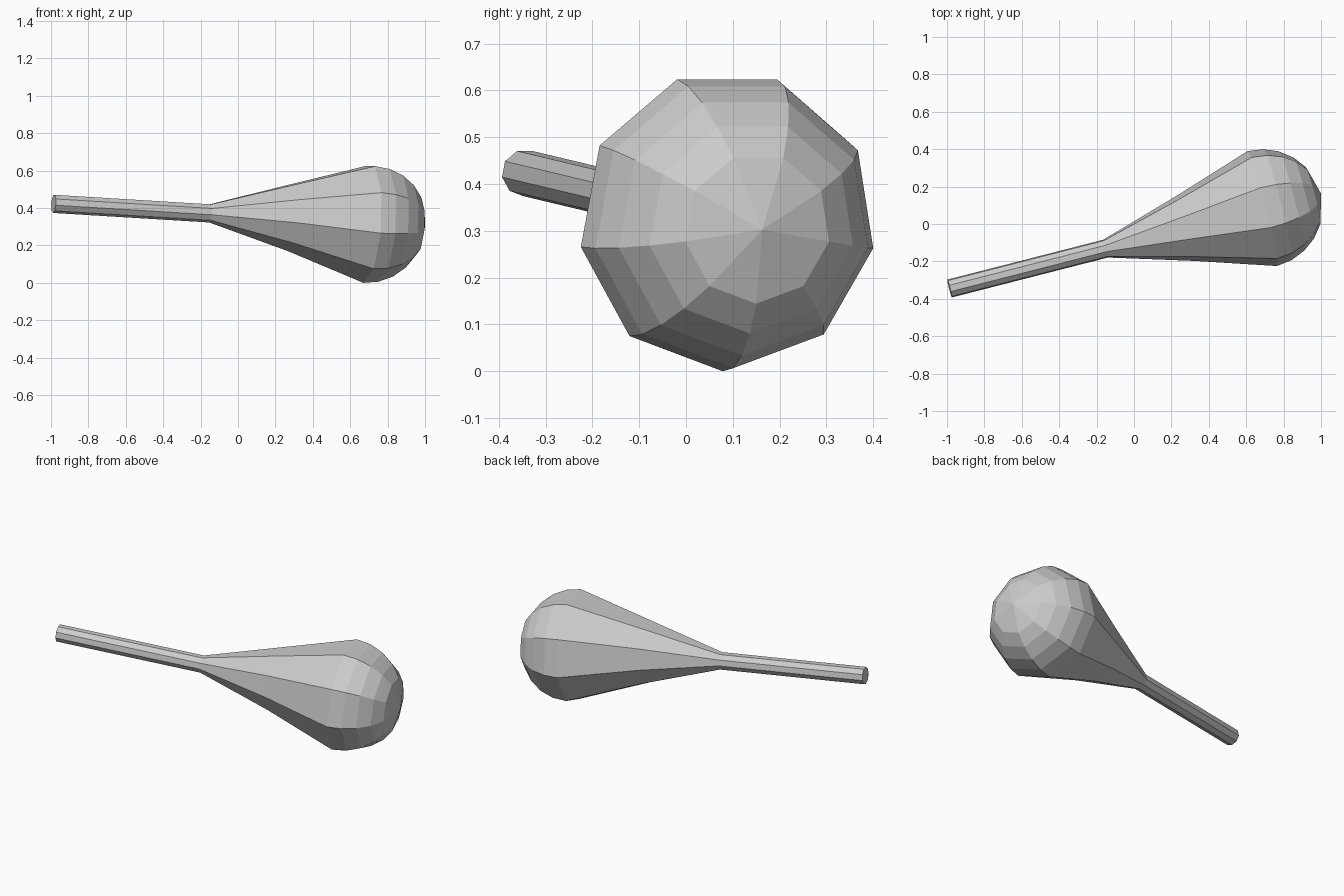
import bpy, bmesh
from math import sin, cos, radians, tau
from mathutils import Vector

if "Cube" in bpy.data.objects:
    bpy.data.objects.remove(bpy.data.objects["Cube"])

SIDES = 9
START = Vector((-0.986, -0.345, 0.425))   # centre of the grip end
TIP = Vector((1.0, 0.163, 0.304))         # pole of the rounded head
axis = (TIP - START).normalized()
side = Vector((0, 0, 1)).cross(axis).normalized()
up = axis.cross(side)
length = (TIP - START).length

# Profile: (distance along axis, radius, upward shift)
R = 0.322
WIDE = length - R
profile = [(0, 0.05, 0), (0.863, 0.05, 0), (1.305, 0.183, 0.006)]
# Domed end in 15 degree steps
profile += [(WIDE + R * sin(radians(a)), R * cos(radians(a)), 0)
            for a in (0, 15, 30, 45, 60)]

bm = bmesh.new()


def ring(dist, radius, lift):
    centre = START + axis * dist + up * lift
    return [bm.verts.new(centre + radius * (side * cos(t) + up * sin(t)))
            for t in (tau * i / SIDES - tau / 4 for i in range(SIDES))]


rings = [ring(*p) for p in profile]

# Grip, flared neck and dome walls
for a, b in zip(rings, rings[1:]):
    for i in range(SIDES):
        j = (i + 1) % SIDES
        bm.faces.new((a[i], a[j], b[j], b[i]))

# Flat grip end and pointed fan at the pole
bm.faces.new(rings[0][::-1])
pole = bm.verts.new(TIP)
for i in range(SIDES):
    bm.faces.new((rings[-1][i], rings[-1][(i + 1) % SIDES], pole))

bmesh.ops.recalc_face_normals(bm, faces=bm.faces)
mesh = bpy.data.meshes.new("club")
bm.to_mesh(mesh)
bm.free()

# Rest on the floor
low = min(v.co.z for v in mesh.vertices)
for v in mesh.vertices:
    v.co.z -= low
bpy.context.collection.objects.link(bpy.data.objects.new("club", mesh))
